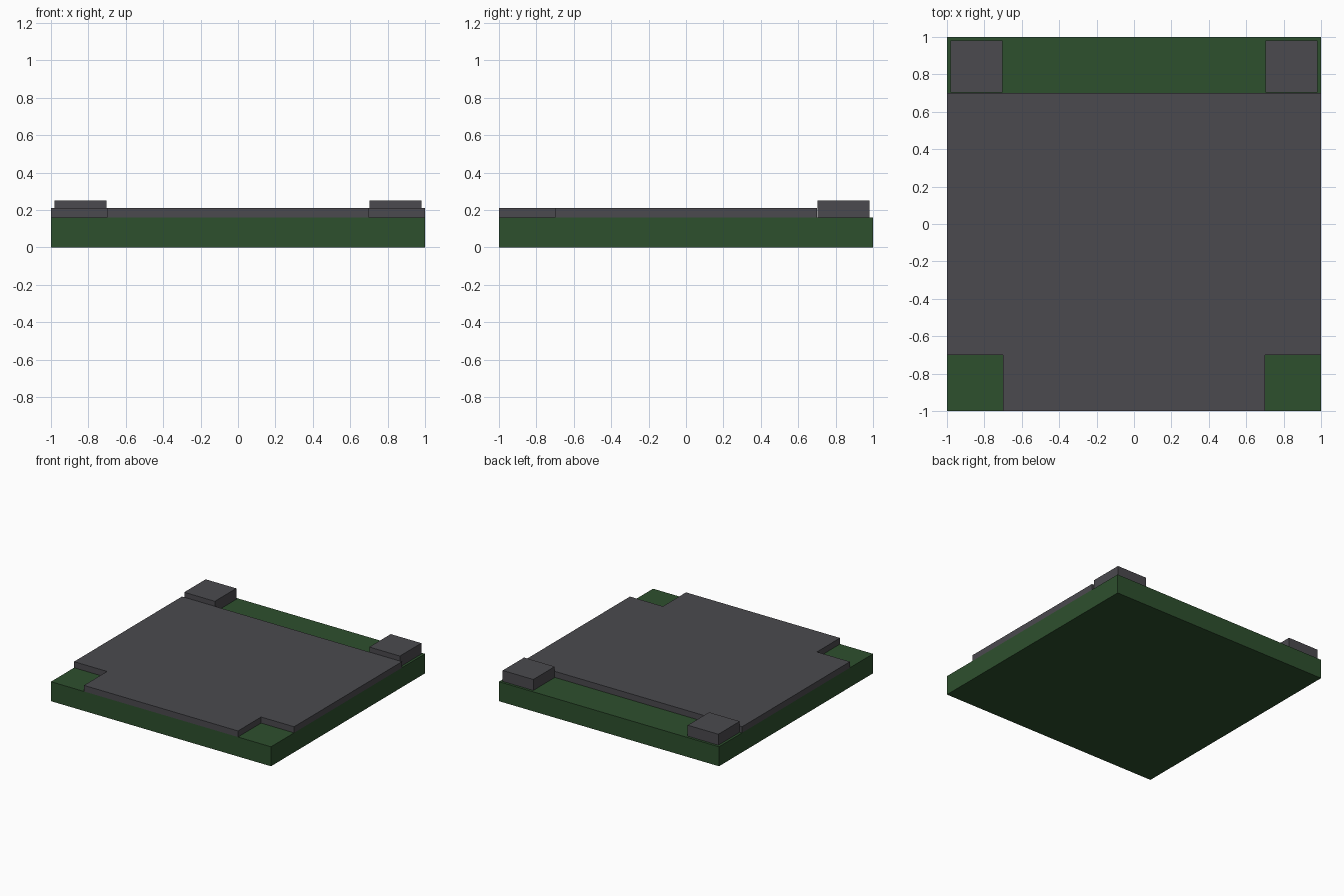
import bpy, bmesh

if "Cube" in bpy.data.objects:
    bpy.data.objects.remove(bpy.data.objects["Cube"])


def material(name, rgb):
    m = bpy.data.materials.new(name)
    m.diffuse_color = (*rgb, 1.0)
    m.use_nodes = True
    m.node_tree.nodes["Principled BSDF"].inputs["Base Color"].default_value = m.diffuse_color
    return m


GRASS = material("grass_green", (0.027, 0.079, 0.027))
ASPHALT = material("asphalt_grey", (0.070, 0.068, 0.077))


def prism(name, outline, z0, z1, mat):
    """Extrude a flat outline from z0 up to z1."""
    bm = bmesh.new()
    face = bm.faces.new([bm.verts.new((x, y, z0)) for x, y in outline])
    res = bmesh.ops.extrude_face_region(bm, geom=[face], use_keep_orig=True)
    top = [v for v in res["geom"] if isinstance(v, bmesh.types.BMVert)]
    bmesh.ops.translate(bm, verts=top, vec=(0, 0, z1 - z0))
    bmesh.ops.recalc_face_normals(bm, faces=bm.faces)
    me = bpy.data.meshes.new(name)
    bm.to_mesh(me)
    bm.free()
    me.materials.append(mat)
    ob = bpy.data.objects.new(name, me)
    bpy.context.collection.objects.link(ob)
    return ob


def rect(x0, x1, y0, y1):
    return [(x0, y0), (x1, y0), (x1, y1), (x0, y1)]


# Grass slab
prism("grass_base", rect(-1, 1, -1, 1), 0, 0.16, GRASS)

# T-shaped road: full-width crossing with a branch to the front
road = [(-0.7, -1), (0.7, -1), (0.7, -0.7), (1, -0.7),
        (1, 0.7), (-1, 0.7), (-1, -0.7), (-0.7, -0.7)]
prism("road", road, 0.16, 0.21, ASPHALT)

# Raised blocks in the two back corners
for side, s in (("left", -1), ("right", 1)):
    x0, x1 = sorted((s * 0.702, s * 0.98))
    prism("corner_block_" + side, rect(x0, x1, 0.702, 0.98), 0.16, 0.25, ASPHALT)
